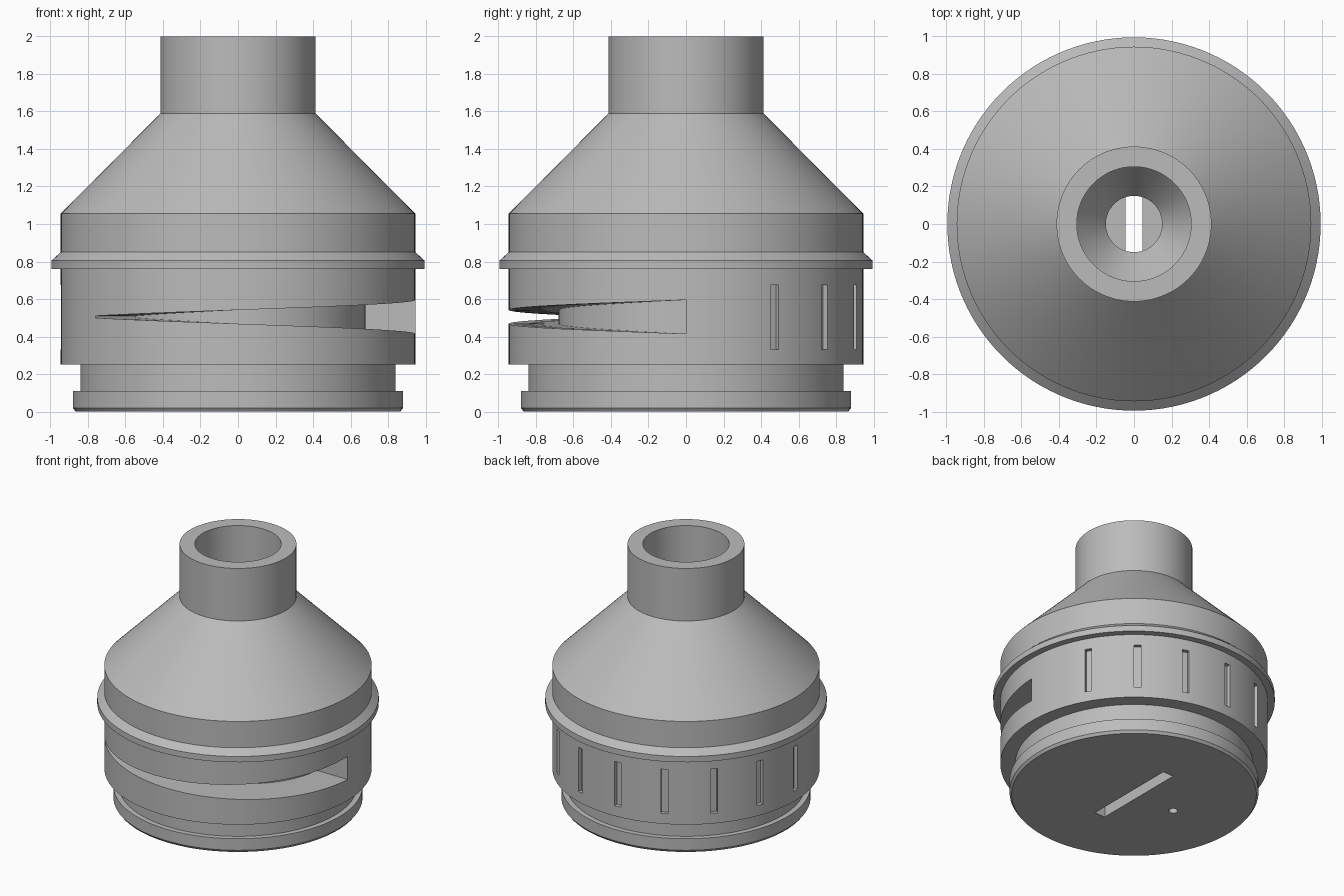
import bpy, bmesh, math
from mathutils import Matrix, Vector

cube = bpy.data.objects.get("Cube")
if cube:
    bpy.data.objects.remove(cube, do_unlink=True)

grey = bpy.data.materials.new("plain grey")
grey.use_nodes = True
colour = (0.5, 0.5, 0.5, 1)
grey.diffuse_color = colour
grey.node_tree.nodes["Principled BSDF"].inputs["Base Color"].default_value = colour


def make_object(name, bm):
    bmesh.ops.recalc_face_normals(bm, faces=bm.faces)
    mesh = bpy.data.meshes.new(name)
    bm.to_mesh(mesh)
    bm.free()
    mesh.materials.append(grey)
    obj = bpy.data.objects.new(name, mesh)
    bpy.context.collection.objects.link(obj)
    return obj


def lathe(name, profile, steps=120):
    bm = bmesh.new()
    verts = [bm.verts.new((r, 0, z)) for r, z in profile]
    edges = [bm.edges.new(pair) for pair in zip(verts, verts[1:])]
    bmesh.ops.spin(bm, geom=verts + edges, cent=(0, 0, 0), axis=(0, 0, 1),
                   angle=math.tau, steps=steps, use_duplicate=False)
    bmesh.ops.remove_doubles(bm, verts=bm.verts, dist=0.0005)
    return make_object(name, bm)


def box(name, size, centre, turn=0):
    bm = bmesh.new()
    place = Matrix.Rotation(turn, 4, 'Z') @ Matrix.Translation(centre)
    bmesh.ops.create_cube(bm, size=1, matrix=place @ Matrix.Diagonal((*size, 1)))
    return make_object(name, bm)


def tapered_groove(name, inner, outer, z, span, tall, thin, steps=48):
    # A wedge wrapped round the axis, tall at +x and thin at its far end
    bm = bmesh.new()
    rings = []
    for i in range(steps + 1):
        t = i / steps
        a = -span * t
        h = tall + (thin - tall) * t
        corners = [(inner, -h), (outer, -h), (outer, h), (inner, h)]
        rings.append([bm.verts.new((r * math.cos(a), r * math.sin(a), z + dz))
                      for r, dz in corners])
    for a, b in zip(rings, rings[1:]):
        for k in range(4):
            n = (k + 1) % 4
            bm.faces.new((a[k], a[n], b[n], b[k]))
    bm.faces.new(rings[0])
    bm.faces.new(rings[-1])
    return make_object(name, bm)


# Body: stepped base, collar ring, cone, neck, then the funnel bore inside
body = lathe("body", [
    (0, 0), (0.865, 0), (0.88, 0.02), (0.88, 0.11), (0.84, 0.11), (0.84, 0.25),
    (0.945, 0.25), (0.945, 0.76), (0.995, 0.76), (0.995, 0.805), (0.945, 0.85),
    (0.945, 1.055), (0.413, 1.59), (0.413, 2.0), (0.305, 2.0), (0.305, 1.3),
    (0.15, 1.1), (0.15, 0.3), (0, 0.3)])

# Cutters: side groove, bottom slot, pin hole and the row of grip slots
cutters = [
    tapered_groove("groove_cutter", 0.68, 1.1, 0.505, math.radians(143.5), 0.09, 0.005),
    box("bottom_slot_cutter", (0.09, 0.75, 0.8), (0, 0, 0)),
]
bm = bmesh.new()
bmesh.ops.create_cone(bm, cap_ends=True, segments=24, radius1=0.032, radius2=0.032,
                      depth=0.2, matrix=Matrix.Translation((-0.36, 0, 0)))
cutters.append(make_object("pin_hole_cutter", bm))
for i in range(8):
    angle = math.radians(30 + 150 * i / 7)
    cutters.append(box("grip_slot_cutter", (0.1, 0.05, 0.345), (0.965, 0, 0.503), angle))

bpy.ops.object.select_all(action='DESELECT')
body.select_set(True)
bpy.context.view_layer.objects.active = body
for cutter in cutters:
    cutter.hide_render = True
    mod = body.modifiers.new("cut", 'BOOLEAN')
    mod.operation = 'DIFFERENCE'
    mod.solver = 'EXACT'
    mod.object = cutter
    bpy.ops.object.modifier_apply(modifier=mod.name)
    bpy.data.objects.remove(cutter, do_unlink=True)
bpy.ops.object.shade_smooth_by_angle(angle=math.radians(25))
